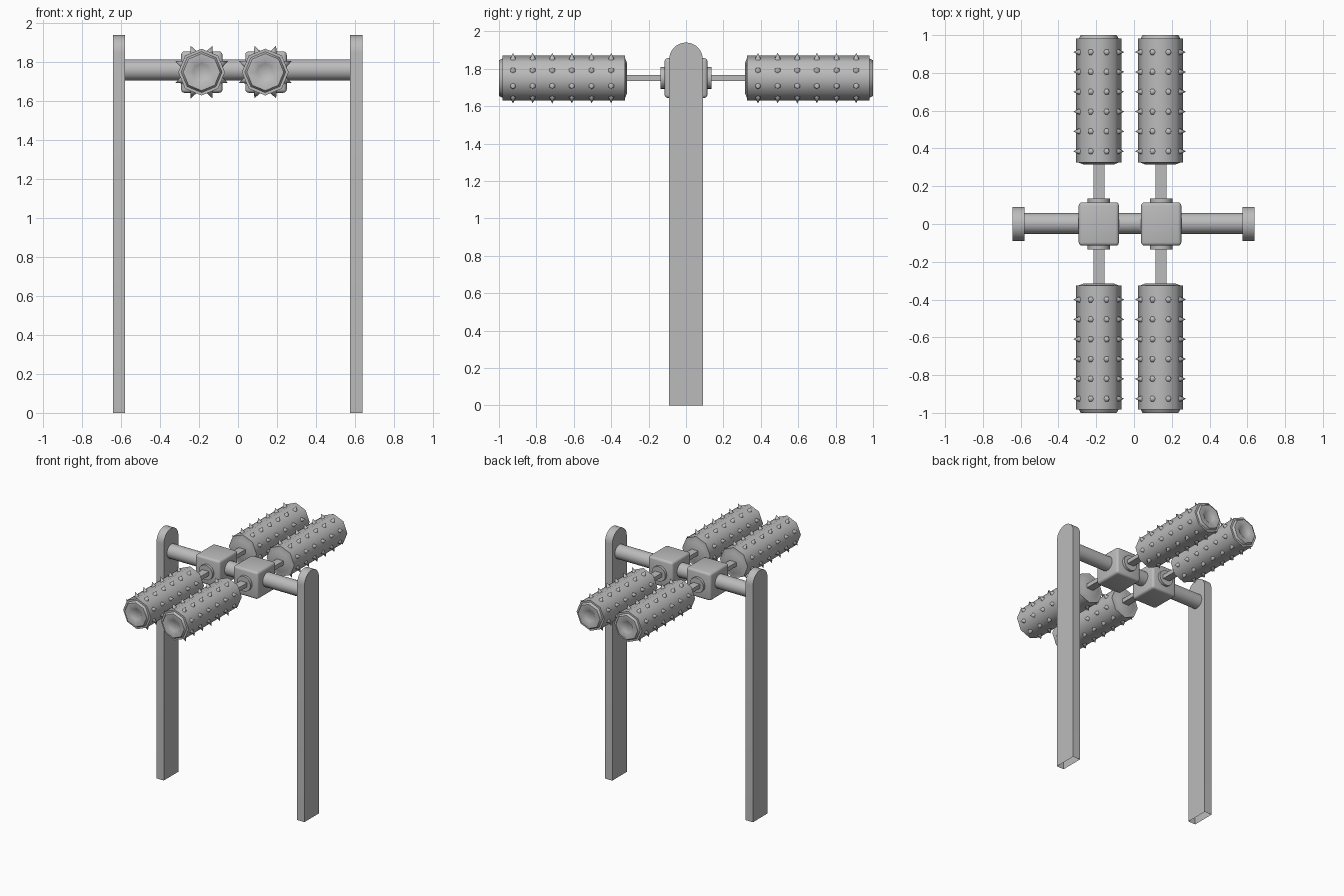
import bpy, bmesh
from math import pi, sin, cos, radians
from mathutils import Matrix, Vector

cube = bpy.data.objects.get("Cube")
if cube:
    bpy.data.objects.remove(cube, do_unlink=True)

grey = bpy.data.materials.new("steel_grey")
grey.use_nodes = True
COLOR = (0.5, 0.5, 0.5, 1)
grey.diffuse_color = COLOR
grey.node_tree.nodes["Principled BSDF"].inputs["Base Color"].default_value = COLOR

AXLE_Z = 1.75


def finish(name, bm, smooth=None):
    bmesh.ops.recalc_face_normals(bm, faces=bm.faces)
    mesh = bpy.data.meshes.new(name)
    bm.to_mesh(mesh)
    bm.free()
    mesh.materials.append(grey)
    obj = bpy.data.objects.new(name, mesh)
    bpy.context.collection.objects.link(obj)
    if smooth:
        bpy.ops.object.select_all(action="DESELECT")
        obj.select_set(True)
        bpy.context.view_layer.objects.active = obj
        bpy.ops.object.shade_smooth_by_angle(angle=radians(smooth))
    return obj


def box(name, center, size, bevel=0):
    bm = bmesh.new()
    bmesh.ops.create_cube(bm, matrix=Matrix.Translation(center) @ Matrix.Diagonal((*size, 1)))
    if bevel:
        bmesh.ops.bevel(bm, geom=bm.edges[:], offset=bevel, segments=3, profile=0.5, affect="EDGES")
    return finish(name, bm, 35 if bevel else None)


def lathe(bm, x, profile, sides):
    """Closed solid around the y direction from (y, radius) pairs."""
    rings = [[bm.verts.new((x + r * cos(2 * pi * i / sides), y, AXLE_Z + r * sin(2 * pi * i / sides)))
              for i in range(sides)] for y, r in profile]
    for a, b in zip(rings, rings[1:]):
        for i in range(sides):
            j = (i + 1) % sides
            bm.faces.new((a[i], a[j], b[j], b[i]))
    bm.faces.new(rings[0])
    bm.faces.new(rings[-1])


def post(name, x):
    """Flat upright with a round top and an open foot."""
    bm = bmesh.new()
    half, top, thick = 0.09, 1.94, 0.063
    outline = [(-half, 0)] + [(-half * cos(pi * i / 16), top - half + half * sin(pi * i / 16))
                              for i in range(17)] + [(half, 0)]
    a, b = [[bm.verts.new((x + dx, y, z)) for y, z in outline] for dx in (-thick / 2, thick / 2)]
    bm.faces.new(a)
    bm.faces.new(b)
    for i in range(len(outline) - 1):
        bm.faces.new((a[i], a[i + 1], b[i + 1], b[i]))
    finish(name, bm, 35)


def roller(name, x, side, first_spike):
    # Octagonal drum with stepped ends and a shallow dimple
    bm = bmesh.new()
    profile = [(0.315, 0.08), (0.325, 0.105), (0.325, 0.12), (0.982, 0.12), (0.982, 0.105),
               (1.0, 0.095), (1.0, 0.055), (0.992, 0.045)]
    lathe(bm, x, [(side * y, r) for y, r in profile], 8)
    finish(name, bm, 50)
    # Spikes stand on the middle of each flat side
    bm = bmesh.new()
    for row in range(6):
        for k in range(8):
            angle = pi / 8 + k * pi / 4
            out = Vector((cos(angle), 0, sin(angle)))
            turn = out.to_track_quat("Z", "Y").to_matrix().to_4x4()
            place = Vector((x, first_spike + 0.105 * row, AXLE_Z)) + out * 0.126
            bmesh.ops.create_cone(bm, cap_ends=True, segments=6, radius1=0.019, radius2=0,
                                  depth=0.04, matrix=Matrix.Translation(place) @ turn)
    finish(name + "_spikes", bm, 65)


# Uprights
post("right_post", -0.611)
post("left_post", 0.607)

# Crossbar
bm = bmesh.new()
bmesh.ops.create_cone(bm, cap_ends=True, segments=24, radius1=0.055, radius2=0.055, depth=1.17,
                      matrix=Matrix.Translation((-0.002, 0.003, 1.761)) @ Matrix.Rotation(pi / 2, 4, "Y"))
finish("crossbar", bm, 35)

# Two arms: hub block, collars, flat rods and a spiked roller at each end
for label, x, hub_x in (("right", -0.187, -0.186), ("left", 0.14, 0.144)):
    box(label + "_hub", (hub_x, 0, AXLE_Z), (0.213, 0.23, 0.213), 0.018)
    for end, side, first in (("front", -1, -0.925), ("back", 1, 0.385)):
        prefix = f"{label}_{end}"
        bm = bmesh.new()
        lathe(bm, hub_x, [(side * 0.1, 0.059), (side * 0.135, 0.059)], 16)
        finish(prefix + "_collar", bm, 35)
        box(prefix + "_rod", (hub_x, side * 0.22, AXLE_Z), (0.058, 0.22, 0.032))
        roller(prefix + "_roller", x, side, first)
